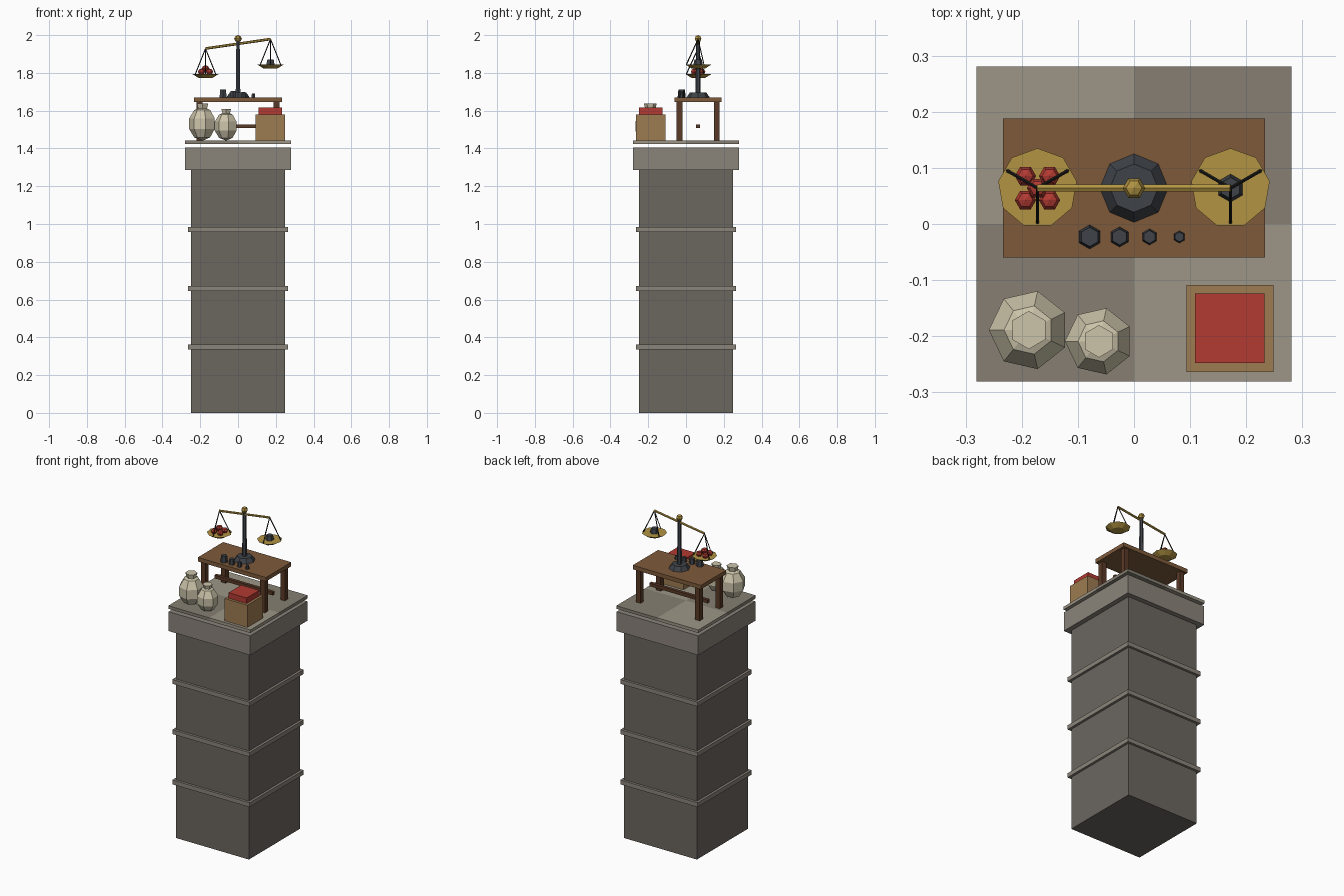
import bpy, math
from mathutils import Vector

if "Cube" in bpy.data.objects:
    bpy.data.objects.remove(bpy.data.objects["Cube"])


def material(name, r, g, b):
    m = bpy.data.materials.new(name)
    m.diffuse_color = [((c / 255 + 0.055) / 1.055) ** 2.4 for c in (r, g, b)] + [1]
    m.use_nodes = True
    m.node_tree.nodes["Principled BSDF"].inputs["Base Color"].default_value = m.diffuse_color
    return m


STONE = material("dark_stone", 107, 102, 95)
TRIM = material("trim_stone", 138, 131, 122)
TILE_A = material("light_tile", 157, 150, 135)
TILE_B = material("dark_tile", 134, 127, 115)
WOOD = material("wood", 126, 90, 58)
DARK_WOOD = material("dark_wood", 90, 58, 38)
CRATE = material("crate_wood", 158, 124, 82)
RED = material("red", 178, 58, 50)
IRON = material("iron", 62, 66, 72)
CORD = material("cord", 36, 34, 33)
BRASS = material("brass", 178, 148, 66)
CLAY = material("clay", 204, 196, 170)


def finish(name, mat):
    o = bpy.context.object
    o.name = name
    o.data.materials.append(mat)
    return o


def box(name, mat, x, y, z0, z1, w, d):
    bpy.ops.mesh.primitive_cube_add(size=1, location=(x, y, (z0 + z1) / 2))
    o = finish(name, mat)
    o.scale = (w, d, z1 - z0)
    return o


def cone(name, mat, x, y, z0, z1, r0, r1, sides):
    bpy.ops.mesh.primitive_cone_add(vertices=sides, radius1=r0, radius2=r1, depth=z1 - z0,
                                    location=(x, y, (z0 + z1) / 2))
    return finish(name, mat)


def rod(name, mat, a, b, r, sides):
    a, b = Vector(a), Vector(b)
    bpy.ops.mesh.primitive_cylinder_add(vertices=sides, radius=r, depth=(b - a).length,
                                        location=(a + b) / 2)
    o = finish(name, mat)
    o.rotation_euler = (b - a).to_track_quat('Z', 'Y').to_euler()
    return o


def ball(name, mat, x, y, z, r, rz, segs, rings):
    # turned so one vertex column points to +y
    bpy.ops.mesh.primitive_uv_sphere_add(segments=segs, ring_count=rings, radius=1,
                                         location=(x, y, z), rotation=(0, 0, math.pi / 2))
    o = finish(name, mat)
    o.scale = (r, r, rz)
    return o


# Tower
FLOOR = 1.443
box("tower_shaft", STONE, 0, 0, 0, 1.286, 0.5, 0.5)
for i in range(3):
    z = 0.348 + i * 0.3115
    box(f"tower_band_{i + 1}", TRIM, 0, 0, z - 0.0135, z + 0.0135, 0.53, 0.53)
box("tower_cap", TRIM, 0, 0, 1.286, 1.406, 0.56, 0.56)

# Chequered floor
for sx in (-1, 1):
    for sy in (-1, 1):
        box("floor_tile", TILE_B if sx == sy else TILE_A,
            sx * 0.1405, sy * 0.1405, 1.424, FLOOR, 0.281, 0.281)

# Table
TY, TOP = 0.064, 1.671
box("table_top", WOOD, 0, TY, 1.646, TOP, 0.467, 0.248)
for sx in (-1, 1):
    for sy in (-1, 1):
        box("table_leg", DARK_WOOD, sx * 0.203, TY + sy * 0.0985, FLOOR, 1.646, 0.031, 0.031)
box("table_stretcher", DARK_WOOD, 0, TY, 1.507, 1.527, 0.40, 0.02)

# Balance stand and tilted beam
cone("scale_base", IRON, 0, TY, TOP, 1.697, 0.061, 0.043, 8)
cone("scale_post", IRON, 0, TY, 1.697, 1.975, 0.014, 0.010, 6)
ball("scale_finial", BRASS, 0, TY, 1.981, 0.02, 0.019, 6, 4)
rod("scale_beam", BRASS, (-0.172, TY, 1.929), (0.172, TY, 1.979), 0.007, 6)

# Hanging pans
for side, x, beam_z, rim in (("left", -0.172, 1.929, 1.794), ("right", 0.172, 1.979, 1.844)):
    cone(f"{side}_pan", BRASS, x, TY, rim - 0.02, rim, 0.038, 0.071, 9)
    for deg in (30, 150, 270):
        a = math.radians(deg)
        rod(f"{side}_pan_cord", CORD, (x, TY, beam_z),
            (x + 0.062 * math.cos(a), TY + 0.062 * math.sin(a), rim), 0.003, 4)

# Load: red fruit on the left, weight on the right
for dx, dy, z in ((-1, -1, 1.806), (1, -1, 1.806), (-1, 1, 1.806), (1, 1, 1.806), (0, 0, 1.824)):
    ball("red_fruit", RED, -0.172 + dx * 0.0215, TY + dy * 0.0215, z, 0.019, 0.017, 6, 4)
cone("pan_weight", IRON, 0.172, TY, 1.844, 1.872, 0.025, 0.019, 6)

# Row of spare weights
for i, r in enumerate((0.0215, 0.018, 0.0145, 0.011)):
    cone(f"spare_weight_{i + 1}", IRON, -0.079 + i * 0.0533, -0.023, TOP, TOP + r * 1.9,
         r, r * 0.8, 6)

# Clay jars
for name, x, y, s in (("large_jar", -0.1875, -0.189, 1), ("small_jar", -0.0625, -0.209, 0.85)):
    ball(name + "_body", CLAY, x, y, FLOOR + 0.088 * s, 0.075 * s, 0.09 * s, 7, 5)
    cone(name + "_neck", CLAY, x, y, FLOOR + 0.155 * s, FLOOR + 0.195 * s, 0.024 * s, 0.034 * s, 6)

# Crate with red bundle
box("crate", CRATE, 0.171, -0.186, FLOOR, 1.581, 0.155, 0.155)
box("crate_bundle", RED, 0.171, -0.186, 1.581, 1.616, 0.124, 0.124)
